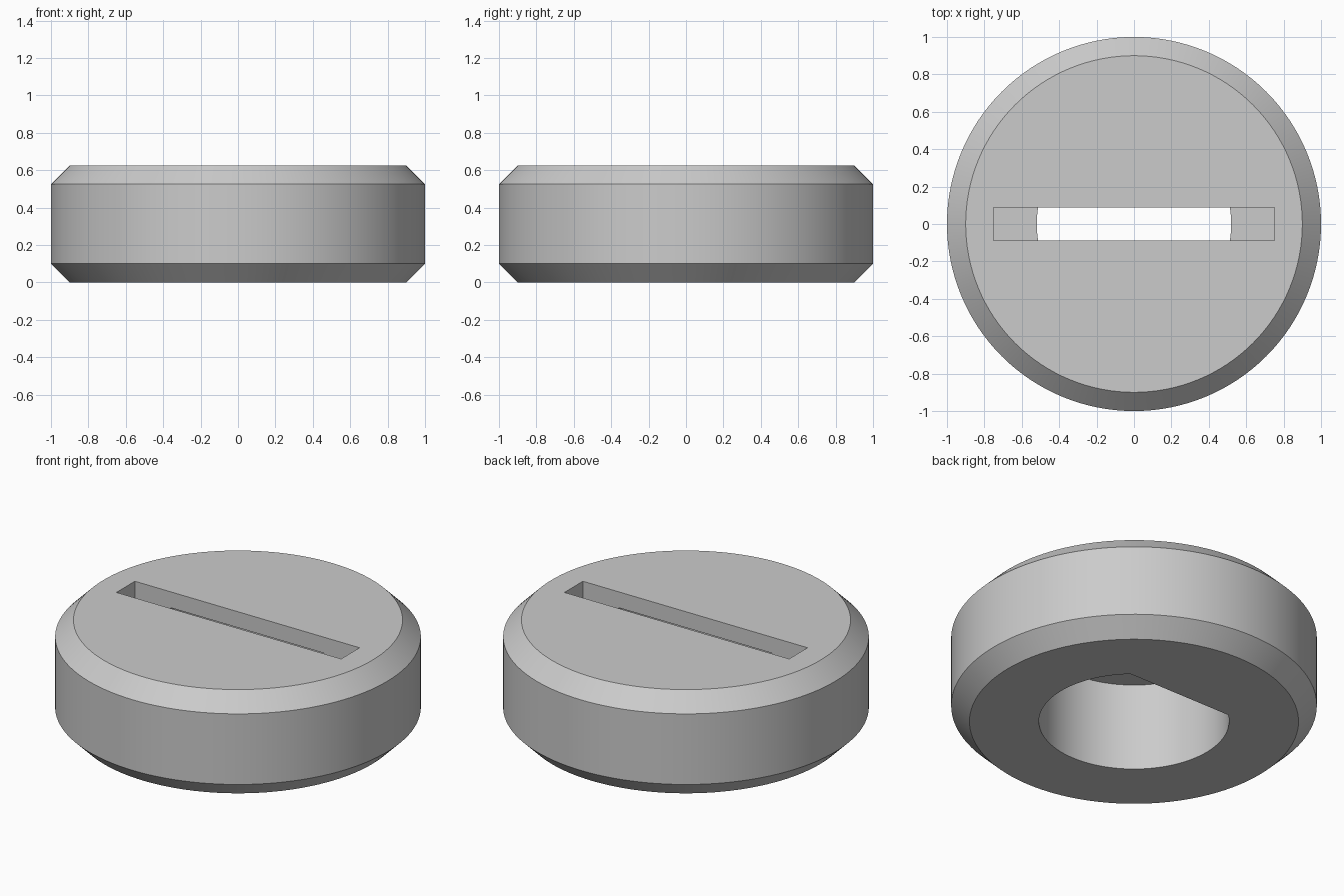
import bpy, bmesh, math

default = bpy.data.objects.get("Cube")
if default:
    bpy.data.objects.remove(default, do_unlink=True)

RADIUS, HEIGHT, CHAMFER = 1.0, 0.626, 0.1
HOLE_RADIUS, HOLE_TOP, FLAT_Y = 0.52, 0.53, 0.386
SLOT_LENGTH, SLOT_WIDTH, SLOT_DEPTH = 1.5, 0.176, 0.15

grey = bpy.data.materials.new("mid grey")
grey.use_nodes = True
grey.diffuse_color = (0.6, 0.6, 0.6, 1)
grey.node_tree.nodes["Principled BSDF"].inputs["Base Color"].default_value = (0.6, 0.6, 0.6, 1)


def circle(radius, start=0.0, sweep=math.tau, steps=128, closed=True):
    count = steps if closed else steps + 1
    return [(radius * math.cos(start + sweep * i / steps),
             radius * math.sin(start + sweep * i / steps)) for i in range(count)]


def loft(name, sections):
    """Solid through stacked (outline, z) sections with equal point counts."""
    bm = bmesh.new()
    rings = [[bm.verts.new((x, y, z)) for x, y in pts] for pts, z in sections]
    for low, high in zip(rings, rings[1:]):
        n = len(low)
        for i in range(n):
            j = (i + 1) % n
            bm.faces.new((low[i], low[j], high[j], high[i]))
    bm.faces.new(rings[0][::-1])
    bm.faces.new(rings[-1])
    bmesh.ops.recalc_face_normals(bm, faces=bm.faces)
    mesh = bpy.data.meshes.new(name)
    bm.to_mesh(mesh)
    bm.free()
    mesh.materials.append(grey)
    obj = bpy.data.objects.new(name, mesh)
    bpy.context.collection.objects.link(obj)
    return obj


# Round cap with chamfered rims
rim, face = circle(RADIUS), circle(RADIUS - CHAMFER)
cap = loft("slotted_cap", [(face, 0), (rim, CHAMFER),
                           (rim, HEIGHT - CHAMFER), (face, HEIGHT)])

# D-shaped socket underneath, flat side to the back
flat_angle = math.asin(FLAT_Y / HOLE_RADIUS)
d_shape = circle(HOLE_RADIUS, math.pi - flat_angle, math.pi + 2 * flat_angle, 96, False)
socket = loft("socket_cutter", [(d_shape, -0.1), (d_shape, HOLE_TOP)])

# Straight slot across the top
hx, hy = SLOT_LENGTH / 2, SLOT_WIDTH / 2
box = [(-hx, -hy), (hx, -hy), (hx, hy), (-hx, hy)]
slot = loft("slot_cutter", [(box, HEIGHT - SLOT_DEPTH), (box, HEIGHT + 0.1)])

bpy.ops.object.select_all(action="DESELECT")
bpy.context.view_layer.objects.active = cap
cap.select_set(True)
for cutter in (socket, slot):
    cutter.hide_render = True
    mod = cap.modifiers.new(cutter.name, "BOOLEAN")
    mod.operation, mod.solver, mod.object = "DIFFERENCE", "EXACT", cutter
    bpy.ops.object.modifier_apply(modifier=mod.name)
    bpy.data.objects.remove(cutter, do_unlink=True)

bpy.ops.object.shade_smooth_by_angle(angle=math.radians(30))
